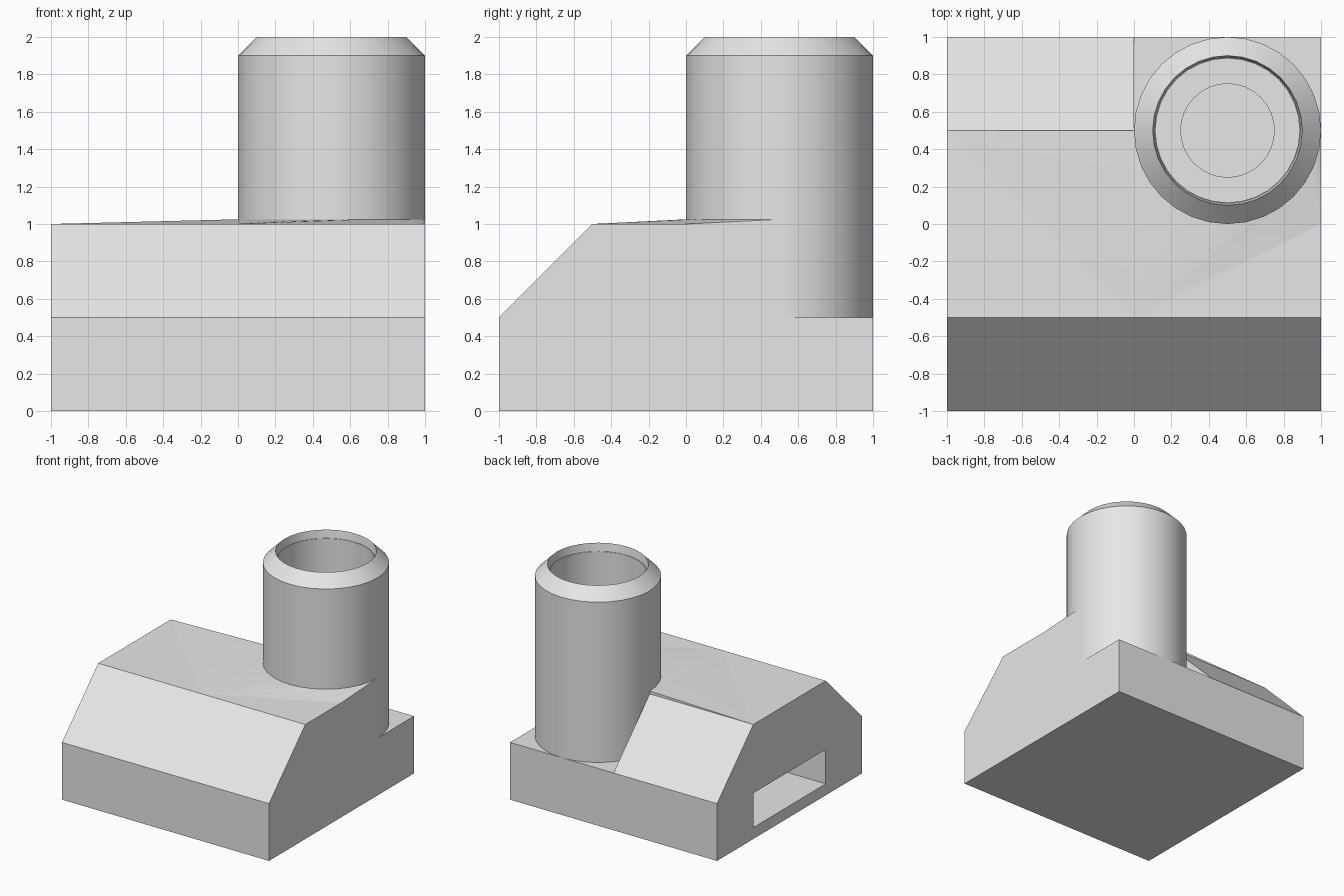
import bpy, bmesh, math
from mathutils import Vector, Matrix

cube = bpy.data.objects.get("Cube")
if cube:
    bpy.data.objects.remove(cube, do_unlink=True)

grey = bpy.data.materials.new("light_grey")
grey.use_nodes = True
grey.diffuse_color = (0.8, 0.8, 0.8, 1)
grey.node_tree.nodes["Principled BSDF"].inputs["Base Color"].default_value = (0.8, 0.8, 0.8, 1)

CENTRE = Vector((0.5, 0.5, 0))
SEGMENTS = 32


def finish(name, bm, recalc=True):
    if recalc:
        bmesh.ops.recalc_face_normals(bm, faces=bm.faces)
    mesh = bpy.data.meshes.new(name)
    bm.to_mesh(mesh)
    bm.free()
    mesh.materials.append(grey)
    obj = bpy.data.objects.new(name, mesh)
    bpy.context.collection.objects.link(obj)
    return obj


def activate(obj):
    bpy.ops.object.select_all(action='DESELECT')
    obj.select_set(True)
    bpy.context.view_layer.objects.active = obj


def smooth(obj):
    activate(obj)
    bpy.ops.object.shade_smooth_by_angle(angle=math.radians(30))


def revolve(name, profile):
    """Spin a (radius, height) profile around the tube axis."""
    bm = bmesh.new()
    verts = [bm.verts.new((CENTRE.x + r, CENTRE.y, z)) for r, z in profile]
    edges = [bm.edges.new(pair) for pair in zip(verts, verts[1:])]
    bmesh.ops.spin(bm, geom=verts + edges, cent=CENTRE, axis=(0, 0, 1),
                   angle=math.tau, steps=SEGMENTS)
    bmesh.ops.remove_doubles(bm, verts=bm.verts, dist=1e-4)
    return finish(name, bm)


def box(name, low, high):
    low, high = Vector(low), Vector(high)
    bm = bmesh.new()
    bmesh.ops.create_cube(bm, size=1, matrix=Matrix.Translation((low + high) / 2)
                          @ Matrix.Diagonal((high - low).to_4d()))
    return finish(name, bm)


def cut(obj, cutter):
    cutter.hide_render = True
    activate(obj)
    mod = obj.modifiers.new("cut", 'BOOLEAN')
    mod.operation = 'DIFFERENCE'
    mod.solver = 'EXACT'
    mod.object = cutter
    bpy.ops.object.modifier_apply(modifier=mod.name)
    bpy.data.objects.remove(cutter, do_unlink=True)


# Housing: chamfered profile extruded across the width
bm = bmesh.new()
outline = [(-1, 0), (1, 0), (1, 0.5), (0.5, 1), (-0.5, 1), (-1, 0.5)]
side = bm.faces.new([bm.verts.new((-1, y, z)) for y, z in outline])
sweep = bmesh.ops.extrude_face_region(bm, geom=[side])["geom"]
bmesh.ops.translate(bm, vec=(2, 0, 0),
                    verts=[v for v in sweep if isinstance(v, bmesh.types.BMVert)])
housing = finish("housing", bm)

# Rear corner notch, tube well and side slot
cut(housing, box("notch_cutter", (0, 0.5, 0.5), (1.2, 1.2, 1.2)))
cut(housing, revolve("well_cutter", [(0, 0.1), (0.25, 0.1), (0.25, 0.5),
                                     (0.44, 0.5), (0.44, 2.2), (0, 2.2)]))
cut(housing, box("slot_cutter", (-1.2, -0.5, 0.1), (0.6, 0.5, 0.4)))
smooth(housing)

# Hollow tube with a bevelled rim and a thin inner lip
tube = revolve("tube", [(0.5, 0.5), (0.5, 1.9), (0.4, 2), (0.39, 1.93),
                        (0.385, 1.93), (0.385, 0.5)])
smooth(tube)

# Deck skin rising slightly to meet the front half of the tube
bm = bmesh.new()
half = SEGMENTS // 2
ring = []
for i in range(half + 1):
    a = math.pi + math.pi * i / half
    ring.append(bm.verts.new((0.5 + 0.5 * math.cos(a), 0.5 + 0.5 * math.sin(a), 1.025)))
pivot, right, back = (bm.verts.new(p) for p in ((0, -0.5, 1), (1, 0, 1), (-1, 0.5, 1)))
bm.faces.new((back, pivot, ring[0]))
split = 11
for i in range(half):
    bm.faces.new((pivot if i < split else right, ring[i + 1], ring[i]))
bm.faces.new((pivot, right, ring[split]))
# Slivers closing the raised edges
for end, corner, tip in ((back, (0, 0.5, 1), ring[0]), (right, (1, 0.5, 1), ring[-1])):
    bm.faces.new((end, tip, bm.verts.new(corner)))
for f in bm.faces:
    f.normal_update()
    if f.normal.z < -0.01 or f.normal.y < -0.99 or f.normal.x < -0.99:
        f.normal_flip()
deck = finish("deck_skin", bm, recalc=False)
smooth(deck)
